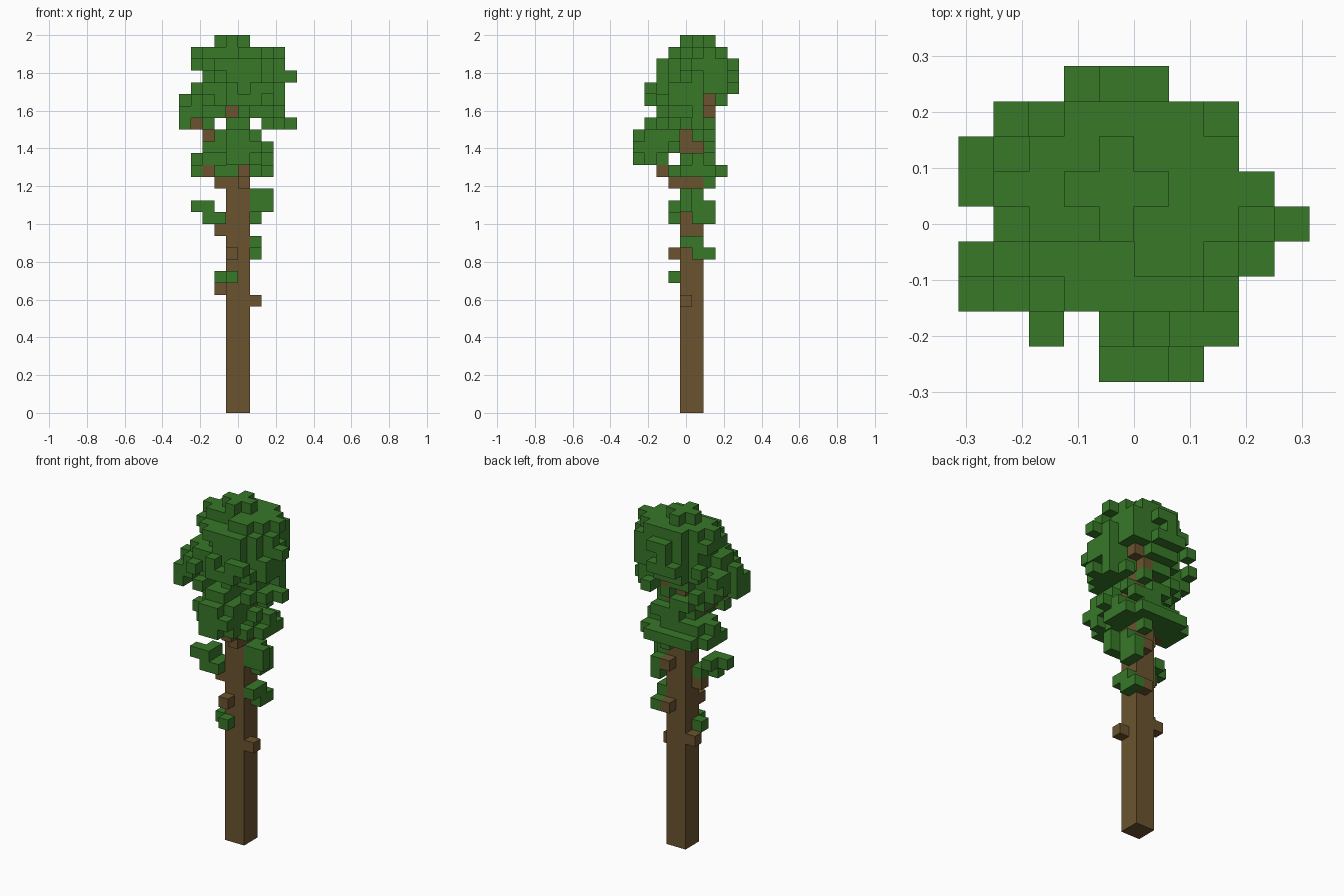
import bpy
import bmesh
import random
from mathutils import Vector

cube = bpy.data.objects.get("Cube")
if cube:
    bpy.data.objects.remove(cube)

random.seed(7)
S = 1 / 16                 # block size
Y0 = -4.5 * S              # back-to-front offset of block rows


def material(name, rgb):
    m = bpy.data.materials.new(name)
    m.use_nodes = True
    m.diffuse_color = (*rgb, 1)
    m.node_tree.nodes["Principled BSDF"].inputs["Base Color"].default_value = (*rgb, 1)
    return m


green = material("leaf green", (0.040, 0.188, 0.022))
brown = material("bark brown", (0.147, 0.088, 0.029))


def block_object(name, cells, mat, solid=()):
    """Outer shell of a set of unit blocks."""
    bm = bmesh.new()
    for c in sorted(cells):
        for axis in range(3):
            for side in (0, 1):
                step = [0, 0, 0]
                step[axis] = 2 * side - 1
                near = tuple(a + b for a, b in zip(c, step))
                if near in cells or near in solid:
                    continue
                u, v = (axis + 1) % 3, (axis + 2) % 3
                quad = []
                for a, b in ((0, 0), (1, 0), (1, 1), (0, 1)):
                    p = Vector(c)
                    p[axis] += side
                    p[u] += a
                    p[v] += b
                    quad.append(bm.verts.new(p * S + Vector((0, Y0, 0))))
                bm.faces.new(quad if side else quad[::-1])
    bmesh.ops.remove_doubles(bm, verts=bm.verts, dist=S / 100)
    mesh = bpy.data.meshes.new(name)
    bm.to_mesh(mesh)
    bm.free()
    mesh.materials.append(mat)
    obj = bpy.data.objects.new(name, mesh)
    bpy.context.collection.objects.link(obj)


def block(i0, i1, j0, j1, k):
    return {(i, j, k) for i in range(i0, i1 + 1) for j in range(j0, j1 + 1)}


# Trunk: one tall square post
TRUNK_TOP = 26
bpy.ops.mesh.primitive_cube_add(size=1, location=(0, S / 2, TRUNK_TOP * S / 2))
trunk = bpy.context.object
trunk.name = "trunk"
trunk.scale = (2 * S, 2 * S, TRUNK_TOP * S)
bpy.ops.object.transform_apply(location=True, scale=True)
trunk.data.materials.append(brown)
trunk_cells = set().union(*(block(-1, 0, 4, 5, k) for k in range(TRUNK_TOP)))

# Branches: knobs low down, stepped limbs in the crown
branches = {
    (1, 4, 9), (-2, 5, 10), (-1, 3, 13), (0, 6, 13), (-2, 4, 15), (0, 6, 17),
    (-2, 4, 19), (-3, 4, 20), (0, 3, 19), (0, 2, 20),
    (-2, 4, 22), (-3, 4, 23), (-4, 4, 24), (0, 6, 25), (1, 6, 26),
}

# Crown outline from above, front row last
plan = [
    "...###....",
    ".#######..",
    "########..",
    "#########.",
    ".#########",
    "#########.",
    "########..",
    "..#.####..",
    "....###...",
]

# Crown layers: height, x span, y span
layers = [
    (31, -2, 0, 4, 6), (30, -4, 3, 3, 7), (29, -4, 3, 2, 8), (28, -3, 3, 2, 8),
    (27, -4, 3, 1, 8), (26, -5, 3, 1, 7), (25, -5, 3, 2, 6), (24, -5, 3, 1, 7),
    (23, -3, 1, 0, 6), (22, -3, 2, 0, 6), (21, -4, 2, 4, 6), (21, -2, 1, 0, 2),
    (20, -4, 2, 3, 7),
]
leaves = set()
rim = []
for k, x0, x1, y0, y1 in layers:
    cx, cy = (x0 + x1) / 2, (y0 + y1) / 2
    rx, ry = (x1 - x0 + 1) / 2, (y1 - y0 + 1) / 2
    limit = 0.85 if k > 29 else 1
    for c in sorted(block(x0, x1, y0, y1, k)):
        i, j, _ = c
        d = ((i - cx) / rx) ** 2 + ((j - cy) / ry) ** 2
        gap = k == 24 and i in (-2, 1)
        recess = k in (21, 25, 26) and i > 0 and j > 5
        if d < limit and not gap and not recess and plan[8 - j][i + 5] == "#":
            leaves.add(c)
            if d > 0.6 and k > 21:
                rim.append(c)

# Ragged rim: drop some blocks without changing the outline
random.shuffle(rim)
for i, j, k in rim[:len(rim) // 4]:
    same_x = [c for c in leaves if c[0] == i and c[2] == k]
    same_y = [c for c in leaves if c[1] == j and c[2] == k]
    same_xy = [c for c in leaves if c[:2] == (i, j)]
    if min(len(same_x), len(same_y), len(same_xy)) > 1:
        leaves.discard((i, j, k))

# Outlying sprigs at the corners of the crown
leaves |= {(4, 4, 28), (4, 4, 24), (3, 4, 24), (-4, 7, 27), (-3, 1, 26), (2, 1, 27)}
leaves |= block(-5, -5, 5, 6, 26) | block(-5, -4, 2, 3, 25) | block(-5, -5, 2, 3, 24)
leaves |= block(2, 2, 6, 7, 27) | block(2, 2, 6, 7, 28)

# Bare windows where wood shows through the crown
for i, j, k in ((-1, 4, 25), (-3, 4, 20), (-4, 4, 24), (-3, 4, 23)):
    leaves -= block(i, i, 0, j, k)
for i, j, k in ((0, 4, 23), (0, 4, 22), (0, 5, 22), (1, 6, 26)):
    leaves -= block(i, 4, j, j, k)
leaves -= block(-1, -1, 6, 8, 24) | block(-5, -3, 4, 4, 22)

# Small tufts on the trunk
tufts = (block(1, 1, 4, 5, 18) | block(2, 2, 4, 4, 18) | block(1, 1, 4, 6, 17)
         | block(2, 2, 4, 4, 17) | block(1, 1, 5, 6, 16)
         | block(-4, -3, 3, 3, 17) | block(-3, -3, 4, 4, 17)
         | block(-3, -2, 3, 3, 16) | block(-2, -2, 4, 4, 16)
         | block(1, 1, 4, 5, 14) | block(1, 1, 5, 6, 13)
         | block(-1, -1, 3, 3, 11) | block(-2, -2, 4, 4, 11)
         | block(0, 0, 6, 6, 19))

wood = trunk_cells | branches
block_object("branches", branches, brown, trunk_cells)
block_object("crown_leaves", leaves - wood, green, wood)
block_object("trunk_tufts", tufts - wood, green, wood)
